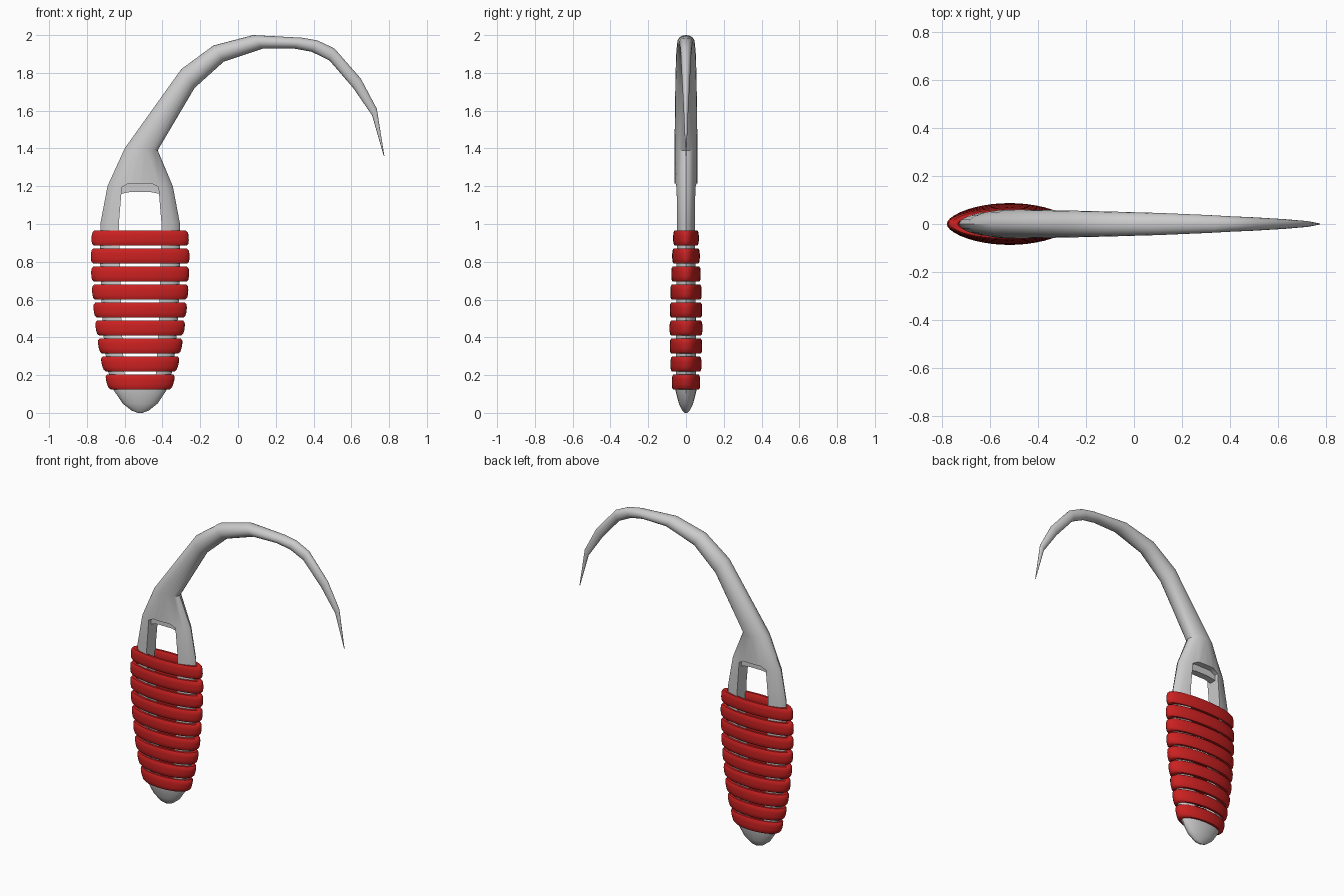
import bpy, bmesh
from math import cos, sin, pi
from mathutils import Vector

if "Cube" in bpy.data.objects:
    bpy.data.objects.remove(bpy.data.objects["Cube"])

CX = -0.518  # handle axis


def make_object(name, bm):
    bmesh.ops.recalc_face_normals(bm, faces=bm.faces[:])
    mesh = bpy.data.meshes.new(name)
    bm.to_mesh(mesh)
    bm.free()
    ob = bpy.data.objects.new(name, mesh)
    bpy.context.collection.objects.link(ob)
    return ob


def select(ob):
    bpy.ops.object.select_all(action='DESELECT')
    ob.select_set(True)
    bpy.context.view_layer.objects.active = ob


def smooth(ob, angle=35):
    select(ob)
    bpy.ops.object.shade_smooth_by_angle(angle=angle * pi / 180)


def bridge(bm, a, b):
    n = len(a)
    for i in range(n):
        bm.faces.new((a[i], a[(i + 1) % n], b[(i + 1) % n], b[i]))


# Body: elliptical sections from the pommel up through the neck and hook
handle = [(0.0, .012, .006), (.012, .045, .02), (.05, .093, .038), (.12, .14, .056),
          (.22, .17, .062), (.36, .19, .062), (.55, .203, .06), (.8, .212, .058),
          (1.0, .211, .057), (1.2, .173, .06)]
sections = [((CX - hx, z), (CX + hx, z), hy) for z, hx, hy in handle]
sections += [((-.60, 1.40), (-.425, 1.39), .061),
             ((-.30, 1.82), (-.23, 1.72), .056),
             ((-.13, 1.945), (-.075, 1.86), .052),
             ((.08, 2.0), (.13, 1.928), .046),
             ((.34, 1.986), (.29, 1.93), .037),
             ((.42, 1.972), (.39, 1.912), .032),
             ((.51, 1.93), (.485, 1.865), .028),
             ((.65, 1.77), (.61, 1.72), .02),
             ((.735, 1.61), (.71, 1.575), .012),
             ((.775, 1.36), (.771, 1.362), .002)]
N = 20
bm = bmesh.new()
rings = []
for (ox, oz), (ix, iz), hy in sections:
    o, i = Vector((ox, 0, oz)), Vector((ix, 0, iz))
    mid, half = (o + i) / 2, (i - o) / 2
    rings.append([bm.verts.new(mid + half * cos(2 * pi * k / N)
                               + Vector((0, hy * sin(2 * pi * k / N), 0))) for k in range(N)])
for a, b in zip(rings, rings[1:]):
    bridge(bm, a, b)
bm.faces.new(rings[0])
bm.faces.new(rings[-1])
body = make_object("hook_body", bm)

# Slot through the handle, leaving two legs
right = [(.07, .13), (.085, .22), (.1, .5), (.108, .8), (.113, 1.0), (.097, 1.195), (.06, 1.215)]
outline = [(CX + x, z) for x, z in right] + [(CX - x, z) for x, z in reversed(right)]
bm = bmesh.new()
front = [bm.verts.new((x, -.2, z)) for x, z in outline]
back = [bm.verts.new((x, .2, z)) for x, z in outline]
bridge(bm, front, back)
bm.faces.new(front)
bm.faces.new(back)
cutter = make_object("slot_cutter", bm)
cutter.hide_render = True
mod = body.modifiers.new("slot", 'BOOLEAN')
mod.operation = 'DIFFERENCE'
mod.solver = 'EXACT'
mod.object = cutter
select(body)
bpy.ops.object.modifier_apply(modifier=mod.name)
bpy.data.objects.remove(cutter)
smooth(body, 32)

# Small lip under the top of the slot
bm = bmesh.new()
lip = [(-.1, 1.16), (-.05, 1.17), (.05, 1.17), (.1, 1.16), (.1, 1.195), (.06, 1.225), (-.06, 1.225), (-.1, 1.195)]
front = [bm.verts.new((CX + x, -.022, z)) for x, z in lip]
back = [bm.verts.new((CX + x, .022, z)) for x, z in lip]
bridge(bm, front, back)
bm.faces.new(front)
bm.faces.new(back)
make_object("slot_lip", bm)

# Red grip bands: hollow elliptical rings following the handle's taper
red = bpy.data.materials.new("grip_red")
red.diffuse_color = (.6, .015, .015, 1)
red.use_nodes = True
red.node_tree.nodes["Principled BSDF"].inputs["Base Color"].default_value = red.diffuse_color
half_x = [.178, .203, .221, .235, .246, .254, .259, .261, .257]
half_y = [.075, .082, .086, .087, .086, .083, .078, .073, .068]
# rounded band section: (0 = inside .. 1 = outside, height)
profile = [(0, -.026), (.25, -.04), (.75, -.04), (.94, -.03), (1, -.012),
           (1, .012), (.94, .03), (.75, .04), (.25, .04), (0, .026)]
M = 40
for r in range(9):
    z0 = .163 + r * .0953
    lo, hi = max(r - 1, 0), min(r + 1, 8)
    slope = (half_x[hi] - half_x[lo]) / (.0953 * (hi - lo))
    bm = bmesh.new()
    loops = []
    for k in range(M):
        c, s = cos(2 * pi * k / M), sin(2 * pi * k / M)
        loops.append([bm.verts.new(((half_x[r] - .052 * (1 - t) + slope * h) * c + CX,
                                    (half_y[r] - .03 * (1 - t)) * s, z0 + h)) for t, h in profile])
    for k in range(M):
        bridge(bm, loops[k], loops[(k + 1) % M])
    band = make_object(f"grip_band_{r + 1}", bm)
    band.data.materials.append(red)
    smooth(band, 50)
